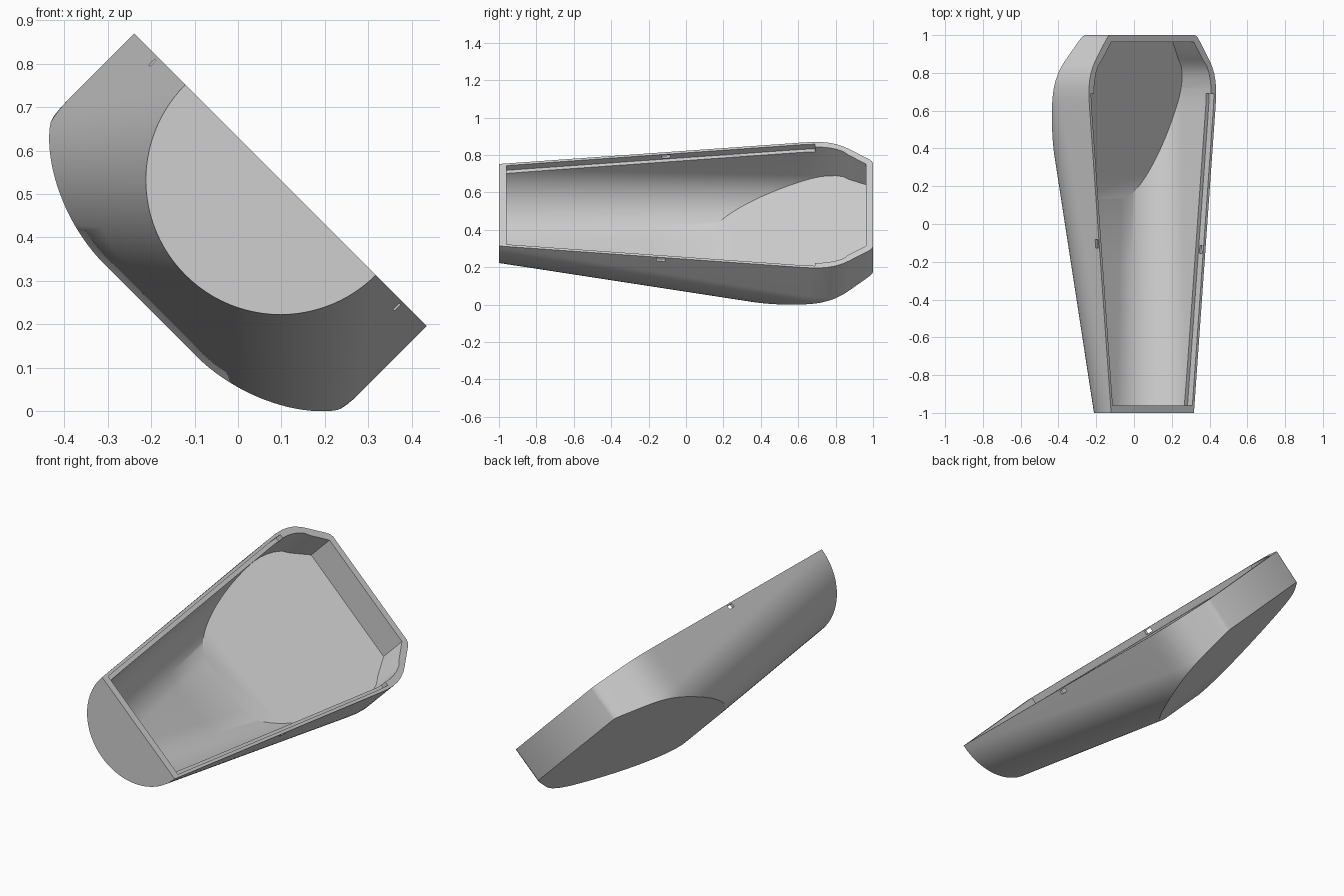
import bpy
import bmesh
from math import sin, cos, pi, radians
from mathutils import Matrix, Vector

cube = bpy.data.objects.get("Cube")
if cube:
    bpy.data.objects.remove(cube, do_unlink=True)

grey = bpy.data.materials.new("plain grey")
grey.use_nodes = True
colour = (0.62, 0.62, 0.62, 1)
grey.diffuse_color = colour
grey.node_tree.nodes["Principled BSDF"].inputs["Base Color"].default_value = colour

# Half width of the rim: rounded shoulder, slanted tail, small rounded corner
SHOULDER = [(0.62, 0.472), (0.67, 0.476), (0.72, 0.476), (0.76, 0.471),
            (0.80, 0.461), (0.84, 0.443), (0.87, 0.424), (0.97, 0.352),
            (0.985, 0.34), (0.994, 0.33), (1.0, 0.316)]


def half_width(y):
    if y <= 0.62:
        return 0.31 + 0.1 * (y + 1)
    for (y0, w0), (y1, w1) in zip(SHOULDER, SHOULDER[1:]):
        if y <= y1:
            return w0 + (w1 - w0) * (y - y0) / (y1 - y0)
    return SHOULDER[-1][1]


def section(y, inset, top):
    """U-shaped section: straight walls, rounded lower corners, flat bottom."""
    wall = inset * (1.25 if y > 0.85 else 1)
    width = half_width(y) - wall
    depth = 0.31 + 0.1 * (y + 1) - inset
    radius = 0.31 - 0.03 * (y + 1) - inset
    flat = max(width - radius, 0.001)
    steps = 24
    right = [Vector((width, y, top))]
    for i in range(steps + 1):
        a = pi / 2 * i / steps
        right.append(Vector((flat + (width - flat) * cos(a), y,
                             radius - depth - radius * sin(a))))
    left = [Vector((-p.x, p.y, p.z)) for p in reversed(right)]
    return right + left


def loft(name, rings, cut=None):
    """Closed solid through the rings, optionally sliced flat underneath."""
    bm = bmesh.new()
    rows = [[bm.verts.new(p) for p in ring] for ring in rings]
    n = len(rows[0])
    for a, b in zip(rows, rows[1:]):
        for i in range(n):
            j = (i + 1) % n
            bm.faces.new((a[i], a[j], b[j], b[i]))
    bm.faces.new(rows[0])
    bm.faces.new(rows[-1])
    if cut is not None:
        geom = bm.verts[:] + bm.edges[:] + bm.faces[:]
        bmesh.ops.bisect_plane(bm, geom=geom, plane_co=(0, 1, cut),
                               plane_no=(0, 0.274, -1), clear_outer=True)
        bmesh.ops.holes_fill(bm, edges=[e for e in bm.edges if e.is_boundary])
    bmesh.ops.recalc_face_normals(bm, faces=bm.faces[:])
    mesh = bpy.data.meshes.new(name)
    bm.to_mesh(mesh)
    bm.free()
    obj = bpy.data.objects.new(name, mesh)
    bpy.context.collection.objects.link(obj)
    return obj


def stations(start, end):
    ys = [-0.6, -0.2, 0.2, 0.45] + [y for y, w in SHOULDER if y < end]
    return [start] + ys + [end]


def box(name, centre, size):
    cx, cy, cz = centre
    sx, sy, sz = (v / 2 for v in size)
    return loft(name, [[Vector((cx + i * sx, y, cz + k * sz))
                        for i, k in ((-1, -1), (1, -1), (1, 1), (-1, 1))]
                       for y in (cy - sy, cy + sy)])


# Outer body with the flat slanted underside
shell = loft("half_shell", [section(y, 0, 0) for y in stations(-1, 1)], -0.19)

# Cavity, stepped lip recess, and the two latch slots
cavity = loft("cavity_cutter",
              [section(y, 0.038, 0.06) for y in stations(-0.96, 0.963)], -0.147)
recess = loft("lip_recess_cutter",
              [[Vector((side * (half_width(y) - 0.016), y, z))
                for side, z in ((-1, -0.036), (1, -0.036), (1, 0.06), (-1, 0.06))]
               for y in (-0.96, 0.62, 0.69)])
slots = [box(name, (side * half_width(y), y, -0.018), (0.1, 0.044, 0.02))
         for name, side, y in (("right_slot_cutter", -1, -0.105),
                               ("left_slot_cutter", 1, -0.135))]

cutters = [cavity, recess] + slots
for cutter in cutters:
    cutter.hide_render = True
    mod = shell.modifiers.new(cutter.name, "BOOLEAN")
    mod.operation = "DIFFERENCE"
    mod.solver = "EXACT"
    mod.object = cutter

# Bake the cuts and drop the cutters
bpy.context.view_layer.update()
graph = bpy.context.evaluated_depsgraph_get()
result = bpy.data.meshes.new_from_object(shell.evaluated_get(graph))
shell.modifiers.clear()
shell.data = result
for cutter in cutters:
    bpy.data.objects.remove(cutter, do_unlink=True)

# Tip the shell onto its side and stand it on the floor
result.transform(Matrix.Rotation(radians(45), 4, "Y"))
xs = [v.co.x for v in result.vertices]
low = min(v.co.z for v in result.vertices)
result.transform(Matrix.Translation((-(min(xs) + max(xs)) / 2, 0, -low)))

result.materials.clear()
result.materials.append(grey)
for obj in bpy.context.selected_objects:
    obj.select_set(False)
shell.select_set(True)
bpy.context.view_layer.objects.active = shell
bpy.ops.object.shade_smooth_by_angle(angle=radians(30))
